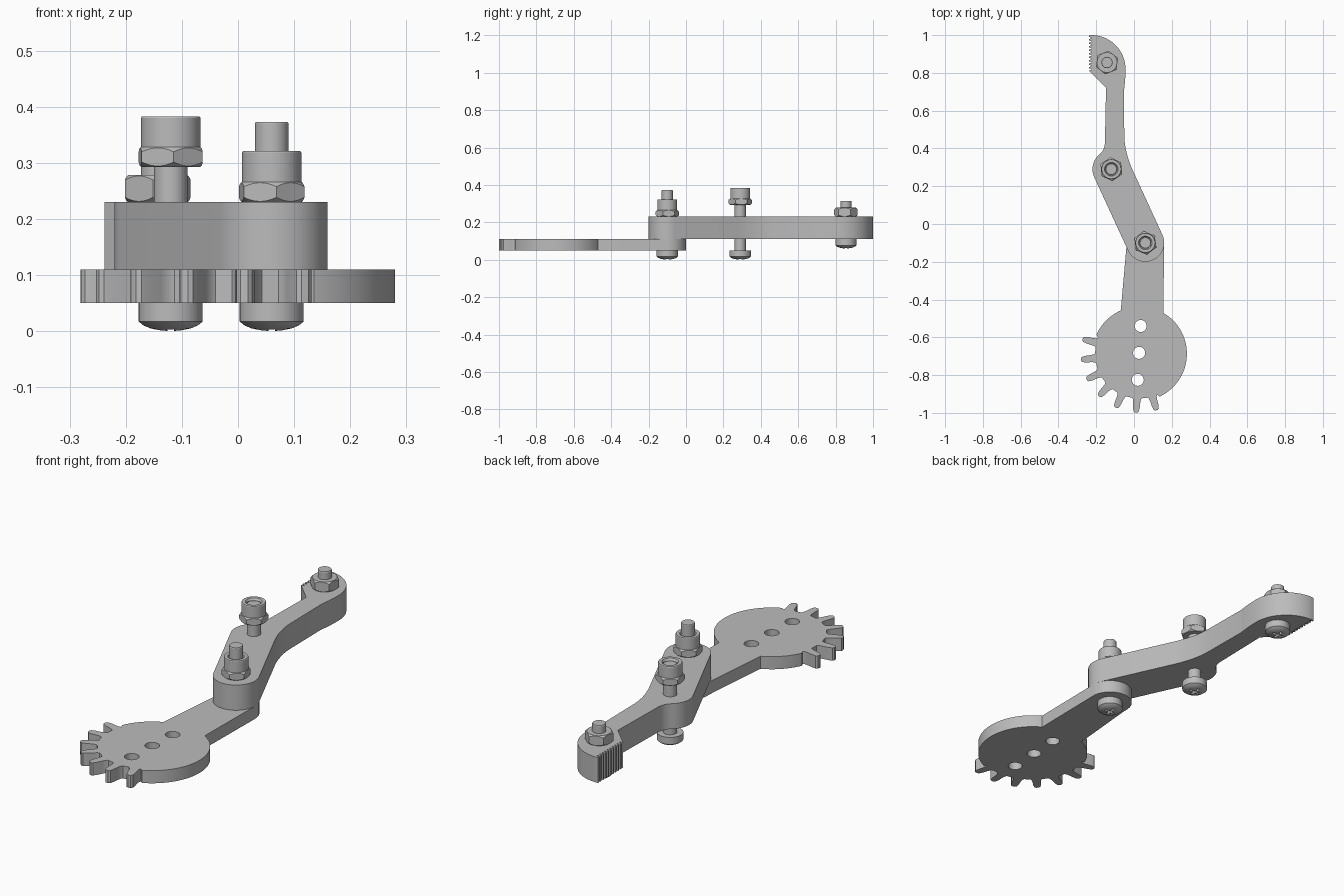
import bpy, bmesh
from math import cos, sin, radians, pi
from mathutils import Matrix

cube = bpy.data.objects.get("Cube")
if cube:
    bpy.data.objects.remove(cube)

grey = bpy.data.materials.new("plain grey")
grey.use_nodes = True
grey.diffuse_color = (0.5, 0.5, 0.5, 1)
grey.node_tree.nodes["Principled BSDF"].inputs["Base Color"].default_value = (0.5, 0.5, 0.5, 1)


def finish(bm, name, loc=(0, 0, 0)):
    bmesh.ops.remove_doubles(bm, verts=bm.verts, dist=1e-5)
    bmesh.ops.recalc_face_normals(bm, faces=bm.faces)
    mesh = bpy.data.meshes.new(name)
    bm.to_mesh(mesh)
    bm.free()
    mesh.materials.append(grey)
    ob = bpy.data.objects.new(name, mesh)
    ob.location = loc
    bpy.context.collection.objects.link(ob)
    return ob


def smooth(ob):
    bpy.ops.object.select_all(action='DESELECT')
    ob.select_set(True)
    bpy.context.view_layer.objects.active = ob
    bpy.ops.object.shade_smooth_by_angle(angle=radians(30))
    return ob


def boolean(ob, cutter, operation):
    mod = ob.modifiers.new("cut", 'BOOLEAN')
    mod.operation, mod.object, mod.solver = operation, cutter, 'EXACT'
    bpy.context.view_layer.update()
    bpy.context.view_layer.objects.active = ob
    bpy.ops.object.modifier_apply(modifier=mod.name)
    bpy.data.objects.remove(cutter)


def arc(cx, cy, r, a0, a1, n=24):
    angles = [radians(a0 + (a1 - a0) * i / n) for i in range(n + 1)]
    return [(cx + r * cos(a), cy + r * sin(a)) for a in angles]


def bend(p, c, q, n=8):
    # quadratic curve used as a fillet
    return [tuple((1 - t) ** 2 * a + 2 * t * (1 - t) * b + t * t * d
                  for a, b, d in zip(p, c, q)) for t in [i / n for i in range(n + 1)]]


def plate(name, loops, z0, z1):
    bm = bmesh.new()
    edges = []
    for pts in loops:
        vs = [bm.verts.new((x, y, z0)) for x, y in pts]
        edges += [bm.edges.new((vs[i - 1], vs[i])) for i in range(len(vs))]
    bmesh.ops.triangle_fill(bm, edges=edges, use_beauty=True)
    top = bmesh.ops.extrude_face_region(bm, geom=bm.faces[:])["geom"]
    bmesh.ops.translate(bm, vec=(0, 0, z1 - z0),
                        verts=[v for v in top if isinstance(v, bmesh.types.BMVert)])
    return smooth(finish(bm, name))


def lathe(name, profile, loc, steps=48):
    bm = bmesh.new()
    vs = [bm.verts.new((r, 0, z)) for r, z in profile]
    es = [bm.edges.new(pair) for pair in zip(vs, vs[1:])]
    bmesh.ops.spin(bm, geom=vs + es, cent=(0, 0, 0), axis=(0, 0, 1),
                   angle=2 * pi, steps=steps)
    return finish(bm, name, loc)


# gear arm: disc, partial ring of teeth and tapered arm
GX, GY, R = 0.03, -0.687, 0.25
PITCH = 20.2
half = [(-6.5, .236), (-5, .243), (-4.1, .262), (-3.5, .288), (-2.6, .306), (-1.2, .312)]
tooth = half + [(-a, r) for a, r in reversed(half)]
outline = arc(0.06, -0.1, 0.1, 0, 180)
outline += [(-0.04, -0.12), (-0.07, -0.457)]
outline += arc(GX, GY, R, 114, 156, 12)
for k in range(7):
    for a, r in tooth:
        t = radians(165.5 + PITCH * k + a)
        outline.append((GX + r * cos(t), GY + r * sin(t)))
outline += arc(GX, GY, R, 295, 420, 48)
holes = [arc(x, y, 0.032, 0, 345, 23) for x, y in ((.035, -.54), (.027, -.682), (.02, -.825))]
plate("gear_arm", [outline] + holes, 0.05, 0.11)

# upper link: two bosses, slim neck and serrated jaw
link = arc(0.06, -0.1, 0.1, 204.8, 384.8)
link += bend((0.0, 0.27), (-0.048, 0.37), (-0.051, 0.46))
link += bend((-0.054, 0.7), (-0.045, 0.76), (-0.045, 0.82))
link += arc(-0.225, 0.82, 0.18, 2, 90)
for k in range(10):
    y = 0.998 - k * 0.0185
    link += [(-0.238, y), (-0.238, y - 0.008), (-0.224, y - 0.011), (-0.224, y - 0.0155)]
link += [(-0.238, 0.812), (-0.148, 0.722)]
link += bend((-0.154, 0.43), (-0.156, 0.39), (-0.184, 0.367))
link += arc(-0.12, 0.29, 0.1, 135, 204.8, 14)
plate("upper_link", [link], 0.11, 0.23)


def screw(name, x, y, z, length):
    # domed pan head with a cross recess, and a plain shank
    head = lathe(name + "_head", [(0, .05), (.057, .05), (.057, .017), (.048, .01),
                                  (.036, .005), (.018, .0012), (0, 0)], (x, y, z))
    for angle in (0, pi / 2):
        bm = bmesh.new()
        bmesh.ops.create_cube(bm, size=1, matrix=Matrix.Rotation(angle, 4, 'Z')
                              @ Matrix.Diagonal((.056, .012, .04, 1)))
        boolean(head, finish(bm, "recess_cutter", (x, y, z)), 'DIFFERENCE')
    smooth(head)
    smooth(lathe(name + "_shank", [(0, .045), (.03, .045), (.03, length - .003),
                                   (.028, length), (0, length)], (x, y, z)))


def nut(name, x, y, z, height, turn, collar):
    # chamfered hexagon, with a locking collar where needed
    bm = bmesh.new()
    bmesh.ops.create_cone(bm, cap_ends=True, segments=6, radius1=.063, radius2=.063,
                          depth=height, matrix=Matrix.Translation((0, 0, height / 2))
                          @ Matrix.Rotation(radians(turn), 4, 'Z'))
    body = finish(bm, name, (x, y, z))
    envelope = lathe("chamfer_cutter", [(0, 0), (.053, 0), (.066, .011),
                                        (.066, height - .011), (.053, height), (0, height)], (x, y, z))
    boolean(body, envelope, 'INTERSECT')
    smooth(body)
    if collar:
        h = .055
        smooth(lathe(name + "_collar", [(.0305, 0), (.053, 0), (.053, h - .003), (.051, h),
                                        (.036, h), (.0305, h - .008), (.0305, 0)],
                     (x, y, z + height)))


# fasteners: pivot, middle and jaw
screw("pivot_screw", 0.06, -0.1, 0, 0.373)
nut("pivot_nut", 0.06, -0.1, 0.23, 0.036, 8, True)
screw("middle_screw", -0.12, 0.29, 0, 0.373)
nut("middle_nut", -0.12, 0.29, 0.293, 0.035, 5, True)
screw("jaw_screw", -0.143, 0.855, 0.06, 0.255)
nut("jaw_nut", -0.143, 0.855, 0.23, 0.048, -8, False)
